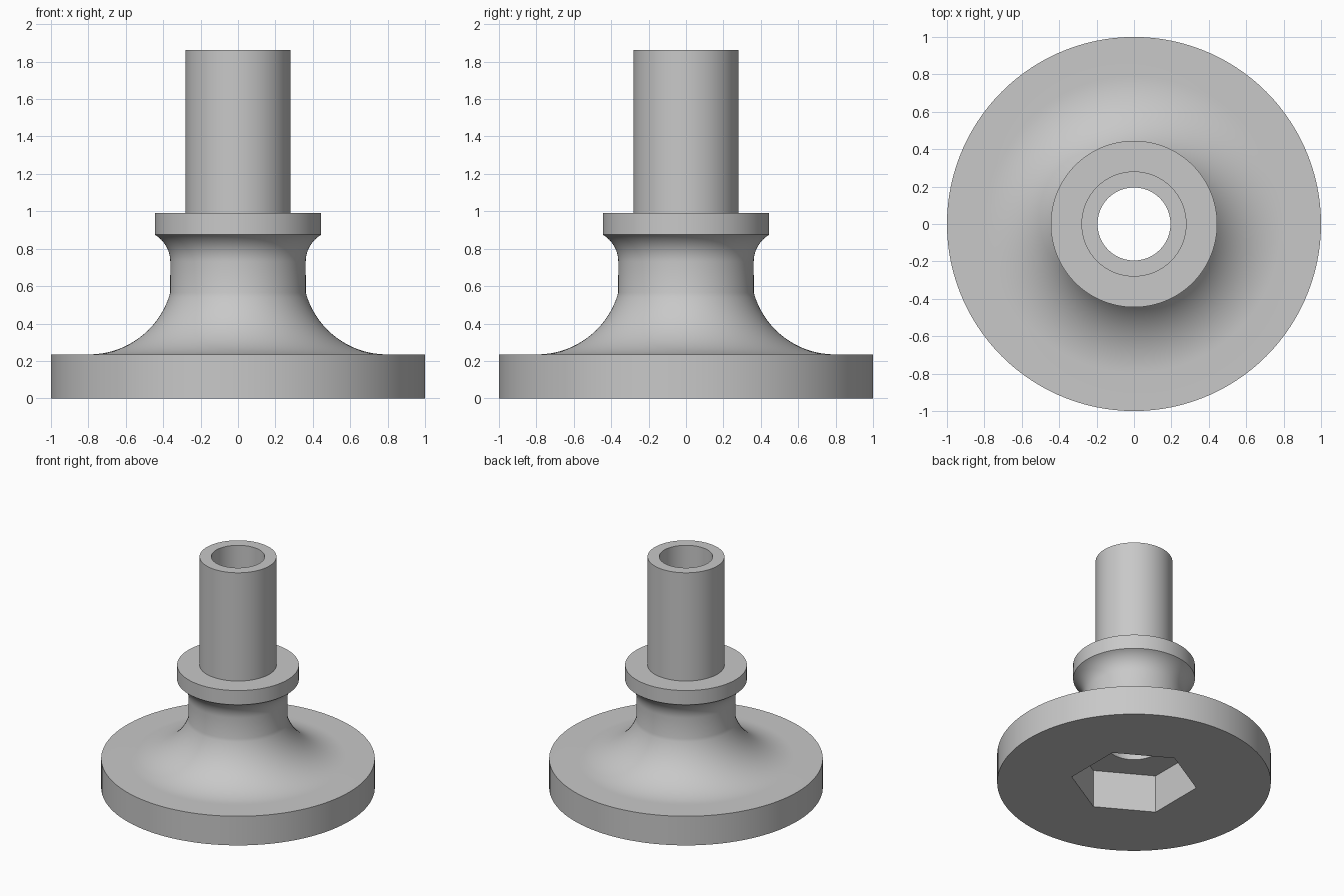
import bpy, bmesh
from math import sin, cos, pi, radians, atan2

cube = bpy.data.objects.get("Cube")
if cube:
    bpy.data.objects.remove(cube, do_unlink=True)

SEGMENTS = 120           # divisible by six so socket corners land on vertices
HEX_APOTHEM = 0.40


def arc(cx, cz, radius, start, end, steps):
    """Points of a circular arc as (radius, height), angles in radians."""
    return [(cx + radius * cos(start + (end - start) * i / steps),
             cz + radius * sin(start + (end - start) * i / steps))
            for i in range(steps + 1)]


def round_ring(r, z):
    return [(r * cos(2 * pi * i / SEGMENTS), r * sin(2 * pi * i / SEGMENTS), z)
            for i in range(SEGMENTS)]


def hex_ring(z):
    """Hexagon with corners on the y axis, sampled at the lathe angles."""
    points = []
    for i in range(SEGMENTS):
        a = 2 * pi * i / SEGMENTS
        offset = (a + radians(30)) % radians(60) - radians(30)
        r = HEX_APOTHEM / cos(offset)
        points.append((r * cos(a), r * sin(a), z))
    return points


# Outer profile: base disc, flared foot, neck, collar, tube, then the bore
neck_r, base_z, foot_top = 0.362, 0.235, 0.564
foot_r, foot_x = 0.45, 0.796
foot_c = base_z + foot_r
foot_end = -pi - atan2(foot_top - foot_c, neck_r - foot_x) % (2 * pi) + pi
foot_end = atan2(foot_top - foot_c, neck_r - foot_x)      # just past -pi
cove_r, cove_z = 0.168, 0.73
cove_end = atan2(0.875 - cove_z, 0.445 - neck_r - cove_r)

profile = [(1.0, 0.0), (1.0, base_z)]
profile += arc(foot_x, foot_c, foot_r, -pi / 2, foot_end, 24)
profile += arc(neck_r + cove_r, cove_z, cove_r, pi, cove_end, 12)
profile += [(0.445, 0.99), (0.281, 0.99), (0.281, 1.863),
            (0.195, 1.863), (0.195, 0.305)]

# Loft all rings, closing the loop through the hexagonal socket
rings = [round_ring(r, z) for r, z in profile] + [hex_ring(0.305), hex_ring(0.0)]
bm = bmesh.new()
loops = [[bm.verts.new(p) for p in ring] for ring in rings]
for k, low in enumerate(loops):
    high = loops[(k + 1) % len(loops)]
    for i in range(SEGMENTS):
        j = (i + 1) % SEGMENTS
        bm.faces.new((low[i], low[j], high[j], high[i]))
bmesh.ops.recalc_face_normals(bm, faces=bm.faces)
mesh = bpy.data.meshes.new("flanged_spindle")
bm.to_mesh(mesh)
bm.free()

# Single plain grey material
grey = bpy.data.materials.new("plain grey")
grey.use_nodes = True
colour = (0.58, 0.58, 0.58, 1.0)
grey.diffuse_color = colour
grey.node_tree.nodes["Principled BSDF"].inputs["Base Color"].default_value = colour
mesh.materials.append(grey)

spindle = bpy.data.objects.new("flanged_spindle", mesh)
bpy.context.collection.objects.link(spindle)
bpy.ops.object.select_all(action='DESELECT')
spindle.select_set(True)
bpy.context.view_layer.objects.active = spindle
bpy.ops.object.shade_smooth_by_angle(angle=radians(30))
